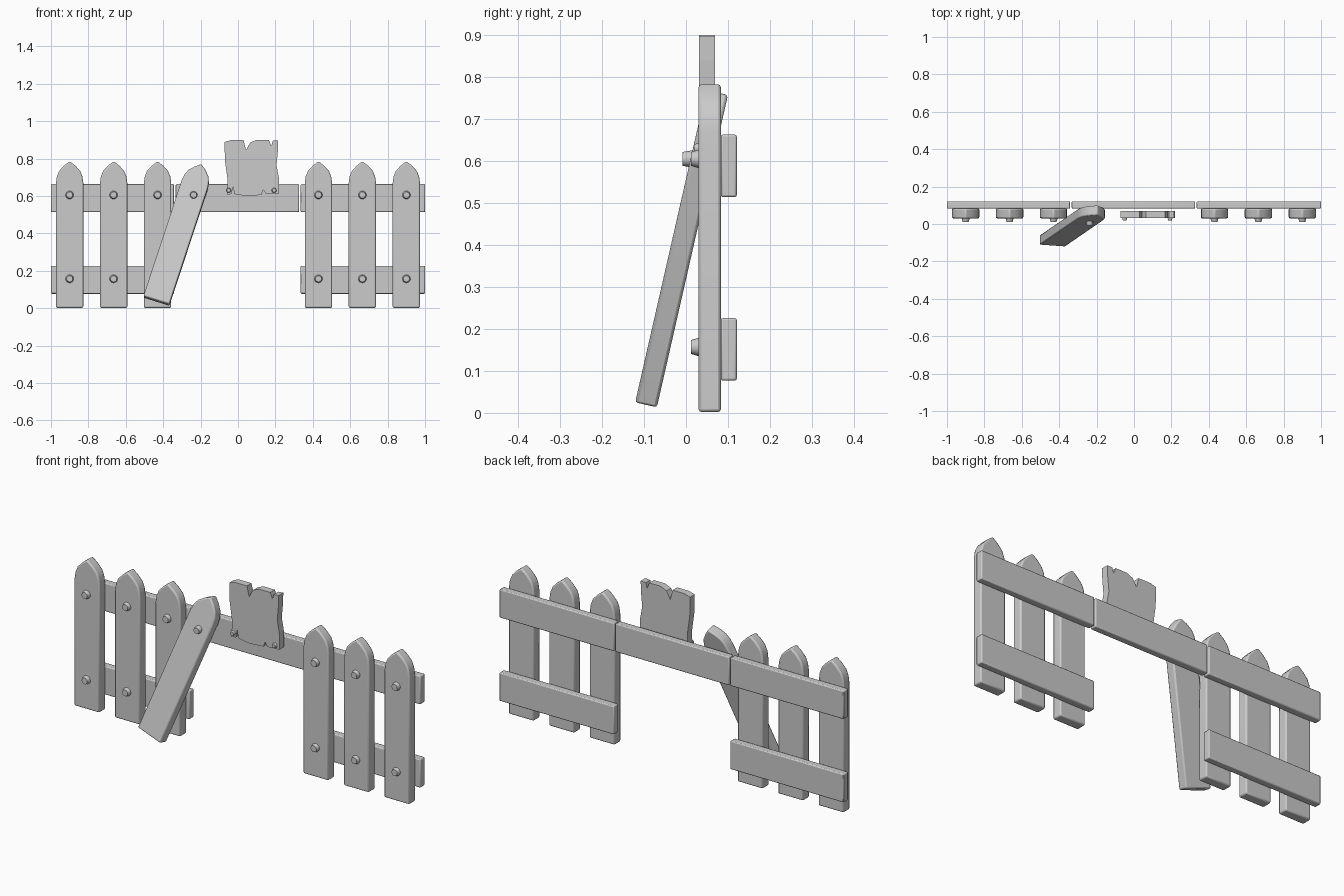
import bpy, math
from mathutils import Vector, Matrix

if "Cube" in bpy.data.objects:
    bpy.data.objects.remove(bpy.data.objects["Cube"])


def plate(name, outline, y0, y1, bevel=0.0, segments=2):
    """Extrude an x-z outline from y0 to y1."""
    n = len(outline)
    verts = [(x, y0, z) for x, z in outline] + [(x, y1, z) for x, z in outline]
    faces = [list(range(n)), list(range(2 * n - 1, n - 1, -1))]
    faces += [[(i + 1) % n, i, n + i, n + (i + 1) % n] for i in range(n)]
    mesh = bpy.data.meshes.new(name)
    mesh.from_pydata(verts, [], faces)
    ob = bpy.data.objects.new(name, mesh)
    bpy.context.collection.objects.link(ob)
    if bevel:
        m = ob.modifiers.new("bevel", 'BEVEL')
        m.width = bevel
        m.segments = segments
        m.limit_method = 'ANGLE'
        m.angle_limit = math.radians(40)
    return ob


def smooth(ob):
    bpy.ops.object.select_all(action='DESELECT')
    bpy.context.view_layer.objects.active = ob
    ob.select_set(True)
    bpy.ops.object.shade_smooth_by_angle(angle=math.radians(35))


def picket(name, x):
    right = [(0.073, 0.002), (0.073, 0.67), (0.068, 0.705), (0.056, 0.734), (0.030, 0.762)]
    outline = [(-a, z) for a, z in right]
    outline = right + [(0, 0.785)] + outline[::-1]
    ob = plate(name, outline, 0.030, 0.083, 0.007)
    ob.location.x = x
    smooth(ob)
    return ob


def rail(name, x0, x1, z0, z1):
    ob = plate(name, [(x0, z0), (x1, z0), (x1, z1), (x0, z1)], 0.083, 0.121, 0.005)
    smooth(ob)


def nail(name, x, z, front, back, r):
    # tapered head, narrow end facing the front
    bpy.ops.mesh.primitive_cone_add(vertices=14, radius1=r, radius2=r * 0.72, depth=back - front,
                                    location=(x, (front + back) / 2, z),
                                    rotation=(math.radians(90), 0, 0))
    ob = bpy.context.object
    ob.name = name
    smooth(ob)


# Upright pickets with two nails each
for side in (-1, 1):
    for x in (0.43, 0.665, 0.90):
        picket("picket", side * x)
        for z in (0.605, 0.157):
            nail("picket_nail", side * x, z, 0.012, 0.034, 0.023)

# Horizontal rails
for x0, x1 in ((-1.0, -0.341), (-0.333, 0.327), (0.335, 1.0)):
    rail("upper_rail", x0, x1, 0.514, 0.663)
for x0, x1 in ((-1.0, -0.341), (0.335, 1.0)):
    rail("lower_rail", x0, x1, 0.077, 0.226)

# Loose picket hanging from one nail, swung out at the bottom
loose = picket("loose_picket", 0)
u = Vector((0.24, 0.165, 0.725)).normalized()
w = Vector((0.95, -0.07, -0.31))
w = (w - u * w.dot(u)).normalized()
n = u.cross(w)
rot = Matrix((w, n, u)).transposed().to_4x4()
loose.matrix_world = (Matrix.Translation((-0.437, -0.117, 0.043)) @ rot
                      @ Matrix.Translation((0, -0.030, 0)))
nail("loose_picket_nail", -0.237, 0.605, -0.008, 0.030, 0.023)

# Weathered sign board with split edges
board = [(-0.06, 0.607), (-0.035, 0.610), (-0.026, 0.652), (-0.02, 0.610), (0.04, 0.600),
         (0.125, 0.605), (0.135, 0.632), (0.15, 0.610), (0.22, 0.614), (0.218, 0.70),
         (0.206, 0.765), (0.213, 0.84), (0.215, 0.897), (0.186, 0.895), (0.178, 0.868),
         (0.165, 0.900), (0.10, 0.900), (0.065, 0.885), (0.043, 0.845), (0.03, 0.898),
         (-0.04, 0.898), (-0.072, 0.888), (-0.070, 0.79), (-0.056, 0.69)]
plate("sign_board", board, 0.031, 0.069)
for x in (-0.05, 0.193):
    nail("sign_nail", x, 0.63, 0.019, 0.035, 0.014)
